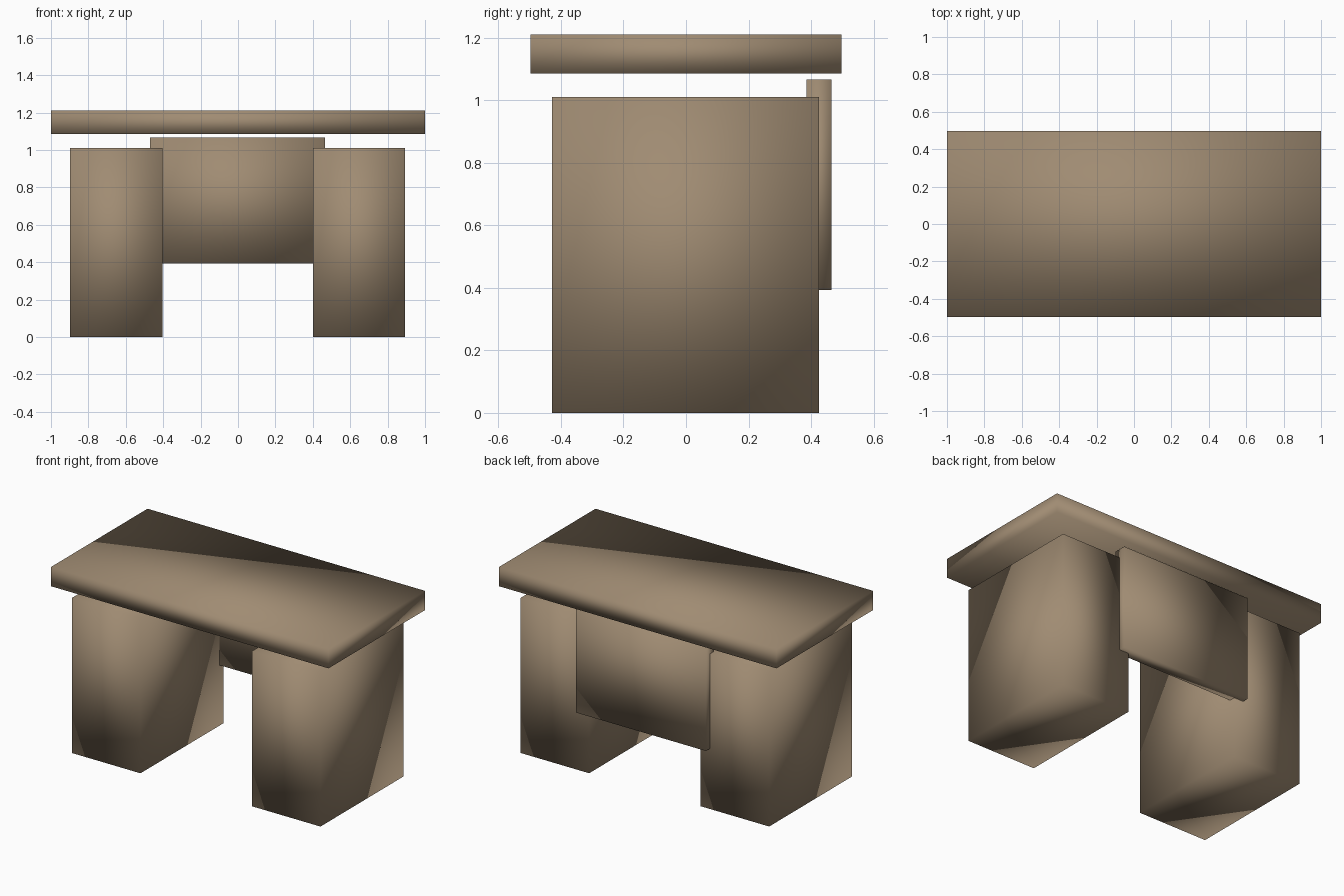
import bpy
import bmesh
from mathutils import Vector

cube = bpy.data.objects.get("Cube")
if cube:
    bpy.data.objects.remove(cube, do_unlink=True)

# Single brown finish
brown = bpy.data.materials.new("warm brown")
brown.use_nodes = True
colour = (0.35, 0.26, 0.17, 1)
brown.diffuse_color = colour
shader = brown.node_tree.nodes["Principled BSDF"]
shader.inputs["Base Color"].default_value = colour
shader.inputs["Roughness"].default_value = 0.8


def box(name, low, high):
    """Soft-shaded box between two opposite corners."""
    low, high = Vector(low), Vector(high)
    bm = bmesh.new()
    bmesh.ops.create_cube(bm, size=1)
    bmesh.ops.scale(bm, vec=high - low, verts=bm.verts)
    for face in bm.faces:
        face.smooth = True
    mesh = bpy.data.meshes.new(name)
    bm.to_mesh(mesh)
    bm.free()
    mesh.materials.append(brown)
    obj = bpy.data.objects.new(name, mesh)
    obj.location = (low + high) / 2
    bpy.context.collection.objects.link(obj)
    return obj


# Floating desk top
box("desk_top", (-1, -0.497, 1.085), (1, 0.497, 1.21))

# Pedestals on either side
for name, x in (("right_pedestal", -0.65), ("left_pedestal", 0.647)):
    box(name, (x - 0.247, -0.428, 0), (x + 0.247, 0.425, 1.01))

# Modesty panel across the back, let into the pedestals
box("back_panel", (-0.47, 0.386, 0.393), (0.465, 0.466, 1.066))
